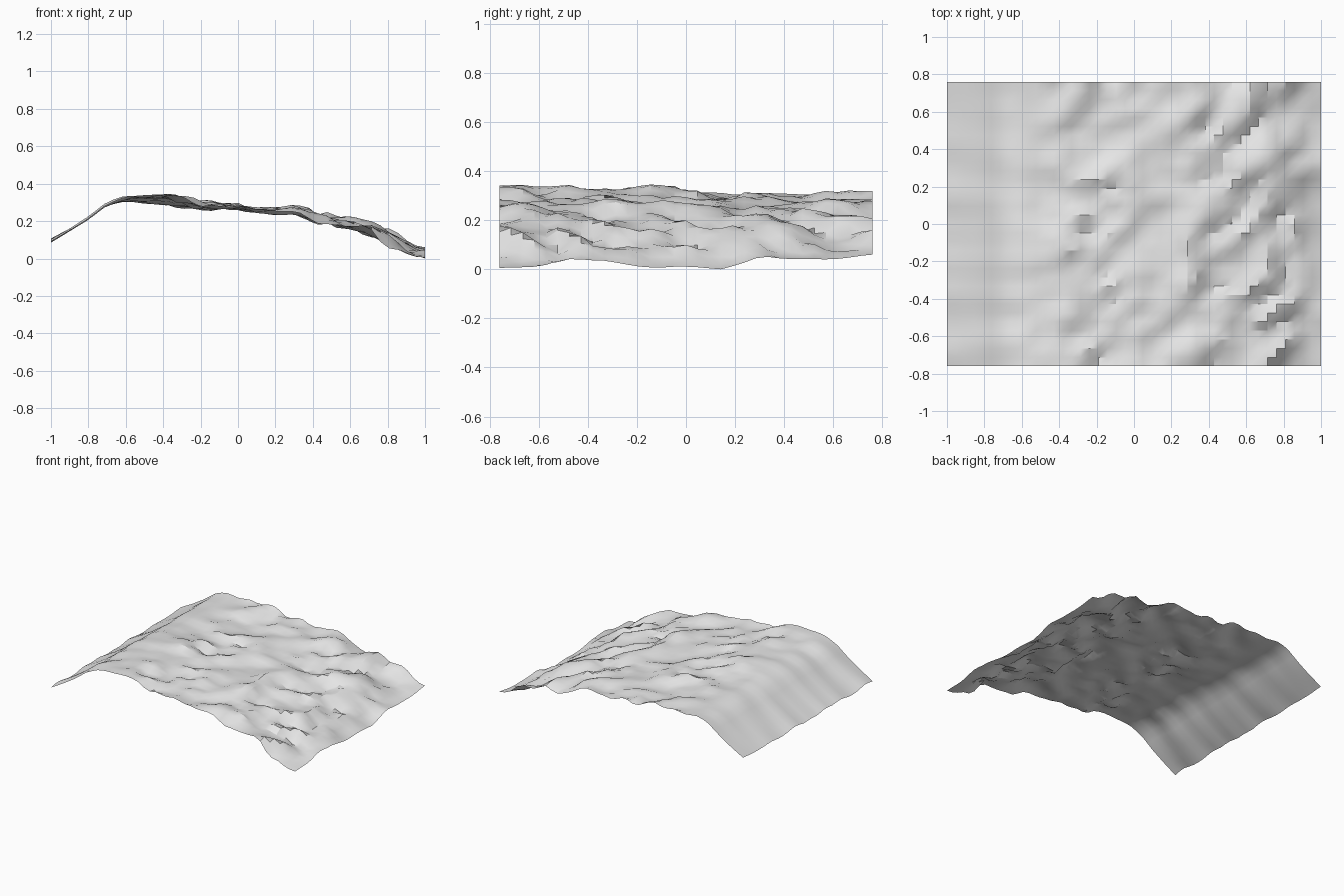
import bpy, bmesh, math
from mathutils import Vector, noise

cube = bpy.data.objects.get("Cube")
if cube:
    bpy.data.objects.remove(cube, do_unlink=True)

# Extent of the sheet and its cell counts
HALF_X, HALF_Y = 1.0, 0.76
COLS, ROWS = 42, 32

# Lowest and highest ground from left to right, at even spacing
LOW = [.085, .15, .21, .28, .30, .29, .28, .26, .25, .245, .24,
       .235, .23, .24, .175, .16, .14, .11, .05, .03, .005]
HIGH = [.125, .175, .24, .32, .355, .355, .37, .355, .34, .34, .325,
        .295, .295, .315, .29, .265, .245, .22, .19, .16, .09]
# Crest height and right rim height from front to back, at even spacing
CREST = [.37, .34, .345, .335, .355, .335, .31, .305, .30, .31, .325]
RIM = [.015, .02, .055, .04, .015, .02, .01, .06, .05, .05, .07]

# Small steep ledges that drop towards the front right
LEDGES = [(.42, -.68), (-.2, -.68), (-.6, -.66), (.8, -.69), (.38, -.34),
          (.76, -.52), (.68, -.35), (-.12, -.37), (-.34, -.18), (.52, .04),
          (-.15, .22), (.8, .22), (.93, .23), (.55, .19), (.62, .55),
          (.39, .63), (.35, .74), (.84, .73), (.5, .46), (-.4, .5),
          (-.42, .06), (.18, -.54), (.5, -.54), (.8, .34), (-.52, -.56)]


def sample(values, t):
    """Read an evenly spaced list at t from 0 to 1."""
    p = max(0, min(1, t)) * (len(values) - 1)
    i = min(int(p), len(values) - 2)
    return values[i] + (values[i + 1] - values[i]) * (p - i)


def ledge_height(x, y):
    total = 0
    for lx, ly in LEDGES:
        u, v = x - lx, y - ly
        across, along = (u - v * 1.3) / 1.6, (u + v) / 1.4
        fall = math.exp(-(across / .06) ** 2 - (along / .09) ** 2)
        total -= across / .06 * fall
    return total


def ground(x, y):
    tx, ty = (x + HALF_X) / (2 * HALF_X), (y + HALF_Y) / (2 * HALF_Y)
    low, high = sample(LOW, tx), sample(HIGH, tx)
    rough = max(0, min(1, (x + .8) / .5))
    # Long ripples on the left slope, diagonal ridges elsewhere
    ripple = noise.noise(Vector((x * 1.5, y * 7, 3)))
    ridge = noise.noise(Vector(((x - y) * 4.5, (x + y) * 2.5, 7)))
    grain = noise.noise(Vector((x * 9, y * 11, 1)))
    n = ripple * (1 - rough) * 1.3 + rough * (ridge * .9 + grain * .7)
    n += rough * ledge_height(x, y) * 1.1
    # Follow the crest on the left and lean up to the back on the right
    near_crest = math.exp(-((x + .45) / .25) ** 2)
    n += near_crest * (sample(CREST, ty) - .325) * 22
    n += .5 * y * max(0, x)
    z = low + (high - low) * (.5 + .5 * math.tanh(n))
    blend = max(0, (x - .85) / .15)
    return z * (1 - blend) + (sample(RIM, ty) + .006 * grain) * blend


# Terrain sheet
bm = bmesh.new()
bmesh.ops.create_grid(bm, x_segments=COLS, y_segments=ROWS, size=1)
for v in bm.verts:
    v.co.x *= HALF_X
    v.co.y *= HALF_Y
    v.co.z = ground(v.co.x, v.co.y)
floor = min(v.co.z for v in bm.verts)
for v in bm.verts:
    v.co.z -= floor
mesh = bpy.data.meshes.new("terrain")
bm.to_mesh(mesh)
bm.free()
terrain = bpy.data.objects.new("terrain", mesh)
bpy.context.collection.objects.link(terrain)

# Plain grey ground
grey = bpy.data.materials.new("light_grey")
grey.use_nodes = True
colour = (.8, .8, .8, 1)
grey.diffuse_color = colour
grey.node_tree.nodes["Principled BSDF"].inputs["Base Color"].default_value = colour
mesh.materials.append(grey)

# Smooth slopes with crisp ledges
bpy.ops.object.select_all(action='DESELECT')
terrain.select_set(True)
bpy.context.view_layer.objects.active = terrain
bpy.ops.object.shade_smooth_by_angle(angle=math.radians(30))
